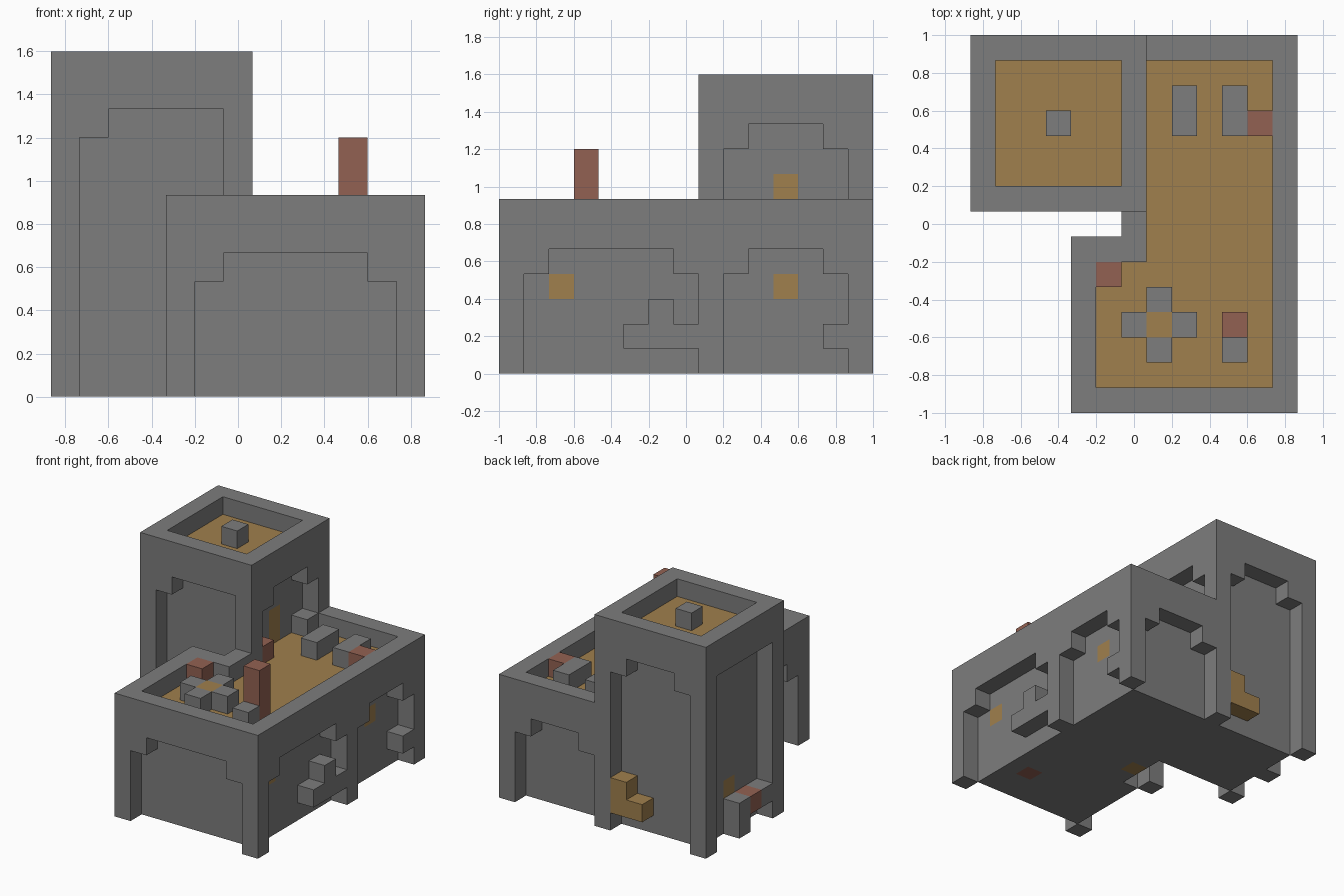
import bpy, bmesh
from mathutils import Vector
from itertools import product

cube = bpy.data.objects.get("Cube")
if cube:
    bpy.data.objects.remove(cube)

UNIT = 2 / 15                      # edge of one building block
ORIGIN = Vector((-6.5, -7.5, 0))   # grid corner, in blocks
cells = {}                         # block position -> part name


def material(name, rgb):
    m = bpy.data.materials.new(name)
    m.use_nodes = True
    m.diffuse_color = (*rgb, 1)
    m.node_tree.nodes["Principled BSDF"].inputs["Base Color"].default_value = (*rgb, 1)
    return m


def span(x, y, z):
    return product(range(*x), range(*y), range(*z))


def fill(part, x, y, z):
    for c in span(x, y, z):
        cells[c] = part


def carve(x, y, z):
    for c in span(x, y, z):
        cells.pop(c, None)


def arch(axis, layer, start, end, top, base=0, low_start=True, low_end=True):
    """Recess one block deep, with stepped upper corners."""
    for i in range(start, end):
        stepped = (i == start and low_start) or (i == end - 1 and low_end)
        a, b = (i, i + 1), (layer, layer + 1)
        x, y = (a, b) if axis == "y" else (b, a)
        carve(x, y, (base, top - 1 if stepped else top))


# Solid masses of the tower and the L-shaped wing
fill("stone_walls", (0, 7), (8, 15), (0, 12))
fill("stone_walls", (4, 13), (0, 7), (0, 7))
fill("stone_walls", (6, 13), (7, 8), (0, 7))
fill("stone_walls", (7, 13), (8, 15), (0, 7))

# Sunken roofs with plank floors
carve((1, 6), (9, 14), (11, 12))
fill("tower_roof_floor", (1, 6), (9, 14), (10, 11))
for x, y in (((5, 12), (1, 6)), ((7, 12), (6, 14))):
    carve(x, y, (6, 7))
    fill("wing_roof_floor", x, y, (5, 6))

# Tower arches: front, back, left toward the roof, and outer side
arch("y", 8, 1, 6, 10, low_end=False)
arch("y", 14, 1, 6, 10)
arch("x", 6, 9, 14, 10, base=6)
arch("x", 0, 9, 14, 10, low_start=False, low_end=False)
fill("wing_roof_floor", (6, 7), (9, 14), (5, 6))

# Wing arches: front, back, long side, short side and inner corner
arch("y", 0, 5, 12, 5)
arch("y", 14, 7, 12, 5)
arch("x", 12, 1, 8, 5)
arch("x", 12, 9, 14, 5)
arch("x", 4, 1, 6, 5)
arch("y", 6, 5, 6, 5)

# Doors and windows set in the recessed walls
fill("wing_windows", (11, 12), (2, 3), (3, 4))
fill("wing_windows", (11, 12), (11, 12), (3, 4))
fill("roof_door", (5, 6), (11, 12), (6, 8))
fill("tower_door", (1, 2), (11, 12), (1, 3))
fill("corner_door", (6, 7), (7, 8), (0, 2))

# Loose stones in the long-side arches
fill("stone_walls", (12, 13), (5, 8), (1, 2))
fill("stone_walls", (12, 13), (6, 7), (2, 3))
fill("stone_walls", (12, 13), (13, 14), (1, 2))

# Bench in the outer tower arch and plank step in the back arch
fill("stone_walls", (0, 1), (11, 12), (0, 2))
fill("stone_walls", (0, 1), (9, 10), (1, 2))
fill("bench_brick", (0, 1), (10, 11), (1, 2))
fill("plank_step", (4, 6), (14, 15), (1, 2))
fill("plank_step", (5, 6), (14, 15), (2, 3))

# Stones on the roofs
fill("roof_stones", (3, 4), (11, 12), (11, 12))
for x in (8, 10):
    fill("roof_stones", (x, x + 1), (11, 13), (6, 7))
fill("roof_stones", (10, 11), (2, 3), (6, 7))
fill("roof_stones", (6, 7), (13, 14), (6, 7))
fill("table_ring", (6, 9), (3, 4), (6, 7))
fill("table_ring", (7, 8), (2, 5), (6, 7))
fill("table_centre", (7, 8), (3, 4), (6, 7))

# Bricks on the wing roof and the tall chimney
for x, y in ((5, 5), (11, 11), (6, 9)):
    fill("roof_bricks", (x, x + 1), (y, y + 1), (6, 7))
fill("chimney", (10, 11), (3, 4), (0, 9))

# Colours
stone = material("grey stone", (0.205, 0.205, 0.205))
planks = material("tan planks", (0.35, 0.215, 0.075))
brick = material("red brick", (0.29, 0.12, 0.085))
colour = {"bench_brick": brick, "roof_bricks": brick, "chimney": brick,
          "stone_walls": stone, "roof_stones": stone, "table_ring": stone}


def build(part):
    """Outer skin of one part, merged into large flat faces."""
    bm = bmesh.new()
    for c in (c for c, p in cells.items() if p == part):
        for axis, side in product(range(3), (-1, 1)):
            n = Vector((0, 0, 0))
            n[axis] = side
            if tuple(int(a + b) for a, b in zip(c, n)) in cells:
                continue
            u, v = Vector((0, 0, 0)), Vector((0, 0, 0))
            u[(axis + 1) % 3] = v[(axis + 2) % 3] = 0.5
            if side < 0:
                u, v = v, u
            mid = Vector(c) + Vector((0.5, 0.5, 0.5)) + n * 0.5 + ORIGIN
            bm.faces.new([bm.verts.new((mid + p) * UNIT)
                          for p in (-u - v, u - v, u + v, v - u)])
    bmesh.ops.remove_doubles(bm, verts=bm.verts, dist=0.001)
    bmesh.ops.dissolve_limit(bm, angle_limit=0.01, verts=bm.verts, edges=bm.edges)
    bmesh.ops.triangulate(bm, faces=[f for f in bm.faces if len(f.verts) > 4])
    mesh = bpy.data.meshes.new(part)
    bm.to_mesh(mesh)
    bm.free()
    mesh.materials.append(colour.get(part, planks))
    bpy.context.collection.objects.link(bpy.data.objects.new(part, mesh))


for part in sorted(set(cells.values())):
    build(part)
